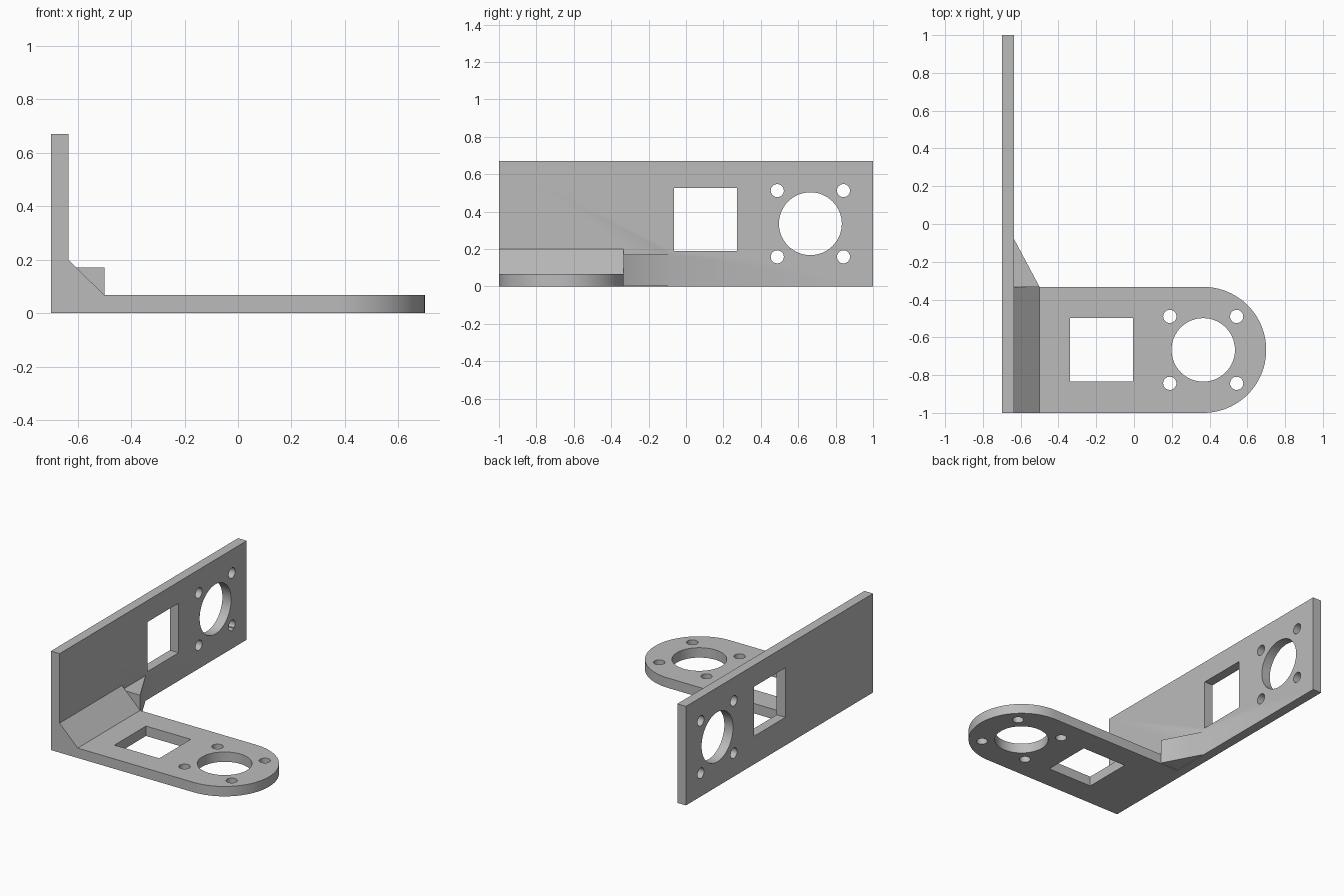
import bpy, bmesh, math
from mathutils import Vector

if "Cube" in bpy.data.objects:
    bpy.data.objects.remove(bpy.data.objects["Cube"])

T = 0.067            # plate thickness
X0, XW = -0.70, -0.635   # wall outer and inner faces
YS = -0.333          # back edge of the base tongue
R, CX, CY = 0.3335, 0.3665, -0.6665   # rounded tongue end

grey = bpy.data.materials.new("plain_grey")
grey.diffuse_color = (0.50, 0.50, 0.50, 1)
grey.use_nodes = True
grey.node_tree.nodes["Principled BSDF"].inputs["Base Color"].default_value = grey.diffuse_color


def prism(name, pts, vec):
    """Extrude a closed planar outline along a vector."""
    bm = bmesh.new()
    face = bm.faces.new([bm.verts.new(p) for p in pts])
    ext = bmesh.ops.extrude_face_region(bm, geom=[face])
    moved = [v for v in ext["geom"] if isinstance(v, bmesh.types.BMVert)]
    bmesh.ops.translate(bm, verts=moved, vec=Vector(vec))
    bmesh.ops.recalc_face_normals(bm, faces=bm.faces)
    me = bpy.data.meshes.new(name)
    bm.to_mesh(me)
    bm.free()
    me.materials.append(grey)
    ob = bpy.data.objects.new(name, me)
    bpy.context.collection.objects.link(ob)
    return ob


def boolean(target, tool, operation):
    mod = target.modifiers.new("bool", 'BOOLEAN')
    mod.operation, mod.solver, mod.object = operation, 'EXACT', tool
    bpy.context.view_layer.objects.active = target
    bpy.ops.object.modifier_apply(modifier=mod.name)
    bpy.data.objects.remove(tool)


def circle(cu, cv, r, n):
    return [(cu + r * math.cos(2 * math.pi * i / n),
             cv + r * math.sin(2 * math.pi * i / n)) for i in range(n)]


def rect(u0, u1, v0, v1):
    return [(u0, v0), (u1, v0), (u1, v1), (u0, v1)]


def motor_holes(cu, cv):
    """Large bore with four screw holes around it."""
    holes = [circle(cu, cv, 0.168, 64)]
    for su in (-1, 1):
        for sv in (-1, 1):
            holes.append(circle(cu + su * 0.177, cv + sv * 0.177, 0.035, 32))
    return holes


# Upright wall
bracket = prism("bracket", [(X0, y, z) for y, z in rect(-1, 1, 0, 0.67)], (XW - X0, 0, 0))

# Base tongue with rounded end
arc = [(CX + R * math.cos(a), CY + R * math.sin(a), 0)
       for a in (math.pi * (i / 48 - 0.5) for i in range(49))]
base = prism("base", [(X0, YS, 0), (X0, -1, 0)] + arc, (0, 0, T))
boolean(bracket, base, 'UNION')

# Sloped reinforcement along the inner corner
corner = [(X0, 0), (-0.5, 0), (-0.5, T), (XW, 0.2), (X0, 0.2)]
boolean(bracket, prism("corner", [(x, -1, z) for x, z in corner], (0, 1 + YS, 0)), 'UNION')

# Triangular side gusset
gusset = [(X0, YS - 0.0), (-0.5, YS), (XW, -0.08), (X0, -0.08)]
boolean(bracket, prism("gusset", [(x, y, 0.004) for x, y in gusset], (0, 0, 0.166)), 'UNION')

# Openings through the base
for hole in motor_holes(CX, CY) + [rect(-0.34, -0.005, -0.835, -0.498)]:
    boolean(bracket, prism("cutter", [(u, v, -0.1) for u, v in hole], (0, 0, 0.3)), 'DIFFERENCE')

# Openings through the wall
for hole in motor_holes(0.665, 0.335) + [rect(-0.063, 0.272, 0.19, 0.525)]:
    boolean(bracket, prism("cutter", [(-0.8, u, v) for u, v in hole], (0.25, 0, 0)), 'DIFFERENCE')

# Smooth round walls, crisp edges
bpy.ops.object.select_all(action='DESELECT')
bracket.select_set(True)
bpy.context.view_layer.objects.active = bracket
bpy.ops.object.shade_smooth_by_angle(angle=math.radians(30))
